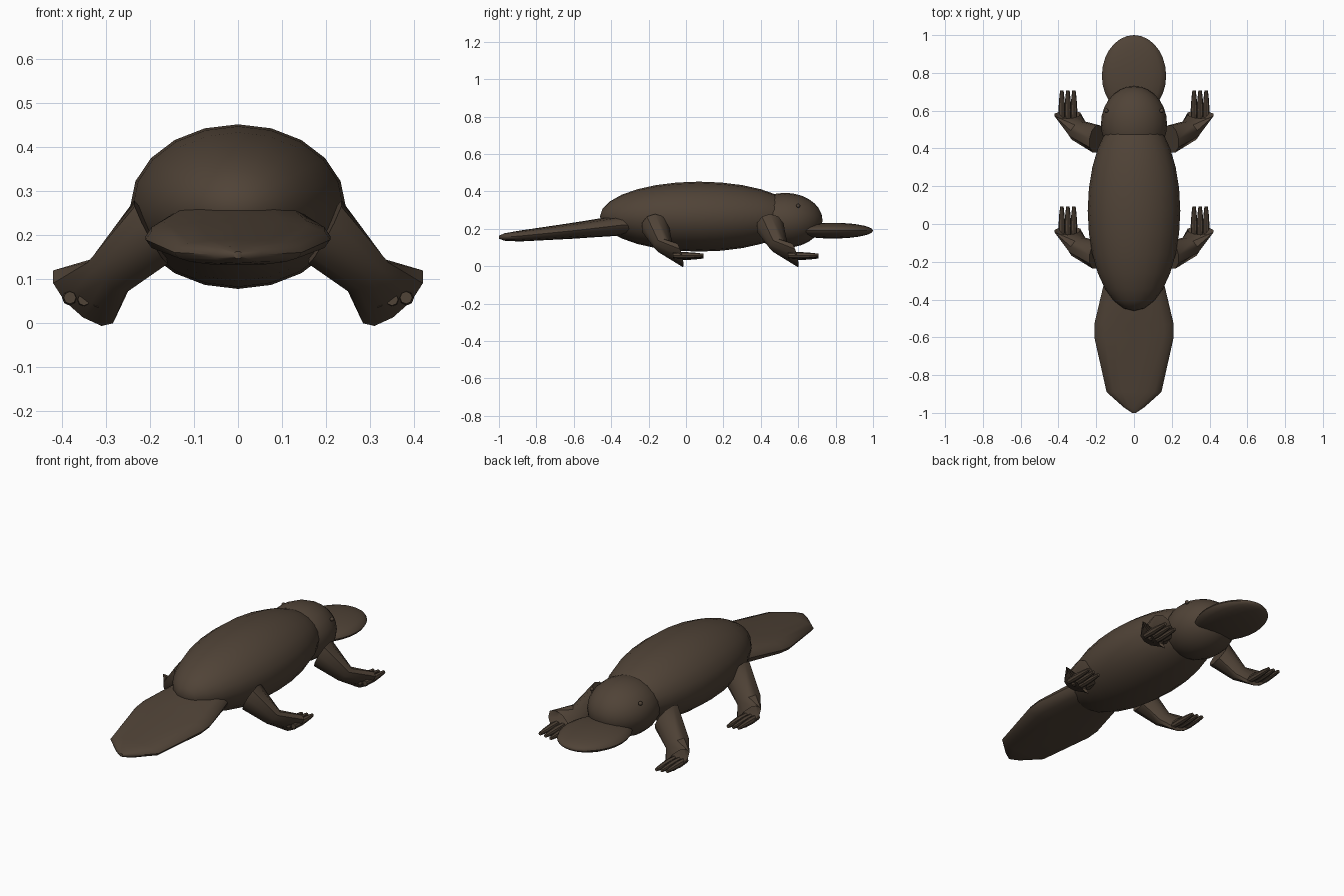
import bpy, bmesh
from math import cos, sin, pi, copysign
from mathutils import Vector

cube = bpy.data.objects.get("Cube")
if cube:
    bpy.data.objects.remove(cube)

# One fur colour for the whole animal
fur = bpy.data.materials.new("brown_fur")
fur.use_nodes = True
fur.diffuse_color = (0.08, 0.056, 0.038, 1)
bsdf = fur.node_tree.nodes["Principled BSDF"]
bsdf.inputs["Base Color"].default_value = fur.diffuse_color
bsdf.inputs["Roughness"].default_value = 0.8


def finish(obj, name, angle=0.7):
    obj.name = name
    obj.data.materials.append(fur)
    bpy.ops.object.select_all(action='DESELECT')
    obj.select_set(True)
    bpy.context.view_layer.objects.active = obj
    bpy.ops.object.shade_smooth_by_angle(angle=angle)
    return obj


def ellipsoid(name, centre, radii, segments=20, rings=14):
    bpy.ops.mesh.primitive_uv_sphere_add(segments=segments, ring_count=rings, radius=1)
    obj = bpy.context.object
    # Poles lie along the length of the body
    for v in obj.data.vertices:
        x, y, z = v.co
        v.co = (x * radii[0] + centre[0], z * radii[1] + centre[1], -y * radii[2] + centre[2])
    return finish(obj, name)


def loft(name, rings, sides=10, power=1.0, mirror=1):
    """Skin a chain of elliptical rings: (centre, axis_u, axis_v)."""
    bm = bmesh.new()
    loops = []
    for c, u, v in rings:
        loop = []
        for i in range(sides):
            a = 2 * pi * i / sides
            ca, sa = (copysign(abs(f) ** power, f) for f in (cos(a), sin(a)))
            p = Vector(c) + Vector(u) * ca + Vector(v) * sa
            loop.append(bm.verts.new((p.x * mirror, p.y, p.z)))
        loops.append(loop)
    for a, b in zip(loops, loops[1:]):
        for i in range(sides):
            j = (i + 1) % sides
            bm.faces.new((a[i], a[j], b[j], b[i]))
    bm.faces.new(loops[0])
    bm.faces.new(loops[-1])
    bmesh.ops.recalc_face_normals(bm, faces=bm.faces)
    mesh = bpy.data.meshes.new(name)
    bm.to_mesh(mesh)
    bm.free()
    obj = bpy.data.objects.new(name, mesh)
    bpy.context.collection.objects.link(obj)
    return finish(obj, name)


# Body, head and bill
ellipsoid("body", (0, 0.07, 0.265), (0.245, 0.53, 0.187))
ellipsoid("head", (0, 0.53, 0.245), (0.175, 0.2, 0.147))
ellipsoid("bill", (0, 0.785, 0.19), (0.17, 0.215, 0.042))

# Flat paddle tail: y, z, half width, half thickness
tail = [(-0.25, 0.225, 0.14, 0.055), (-0.34, 0.22, 0.165, 0.056),
        (-0.53, 0.198, 0.21, 0.046), (-0.6, 0.19, 0.21, 0.043),
        (-0.89, 0.161, 0.145, 0.029), (-0.97, 0.156, 0.055, 0.02),
        (-1.0, 0.155, 0.01, 0.008)]
loft("tail", [((0, y, z), (w, 0, 0), (0, 0, h)) for y, z, w, h in tail], 16, 0.85)

# Legs: hip, knee, flared ankle, then the hollow that the toes grow from
leg = [((0.198, -0.165, 0.207), (0.038, 0, 0.072), (-0.01, 0.075, 0)),
       ((0.295, -0.12, 0.107), (0.04, 0, 0.038), (-0.025, 0.05, 0)),
       ((0.352, -0.035, 0.06), (0.068, -0.01, 0.06), (-0.022, -0.02, 0.03)),
       ((0.34, -0.06, 0.07), (0.045, -0.005, 0.04), (-0.015, -0.012, 0.022))]

for side, mirror in (("left", 1), ("right", -1)):
    for place, shift in (("back", -0.0), ("fore", 0.615)):
        moved = [((c[0], c[1] + shift, c[2]), u, v) for c, u, v in leg]
        loft(f"{side}_{place}_leg", moved, mirror=mirror)
        # Three splayed toes
        for n in range(3):
            x, z = 0.318 + 0.032 * n, 0.05 + 0.004 * n
            toe = [((x, y + shift, z), (r, 0, 0), (0, 0, r))
                   for y, r in ((-0.07, 0.014), (-0.01, 0.018), (0.05, 0.014), (0.093, 0.009))]
            loft(f"{side}_{place}_toe_{n + 1}", toe, 8, mirror=mirror)
    ellipsoid(f"{side}_eye", (0.146 * mirror, 0.6, 0.323), (0.011, 0.011, 0.011), 10, 8)
